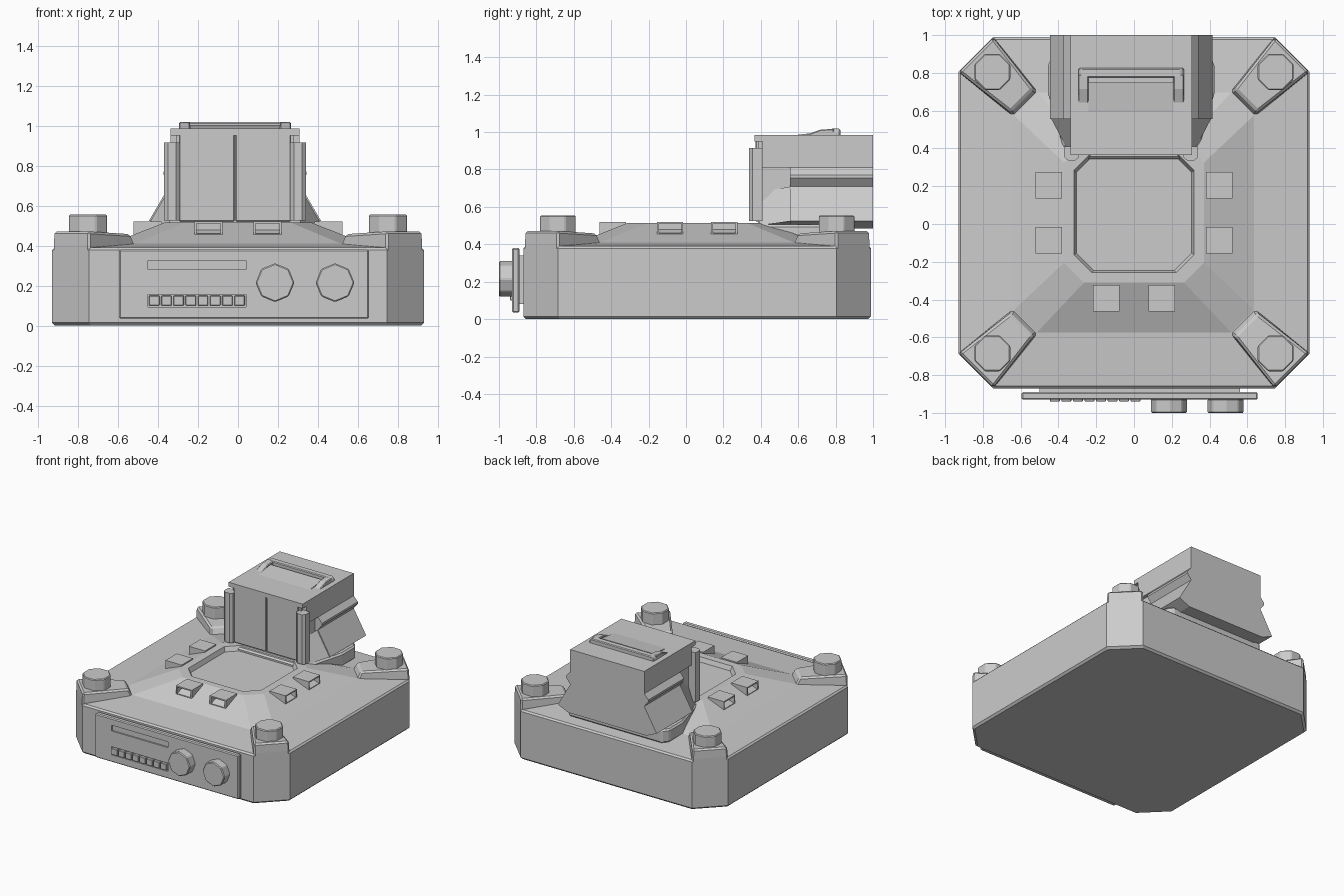
import bpy, bmesh
from math import pi, cos, sin
from mathutils import Vector

if "Cube" in bpy.data.objects:
    bpy.data.objects.remove(bpy.data.objects["Cube"])

CY = 0.06      # centre of the base along y
HX = -0.015    # centre of the head along x


def finish(name, bm, bevel=0):
    bmesh.ops.recalc_face_normals(bm, faces=bm.faces)
    me = bpy.data.meshes.new(name)
    bm.to_mesh(me)
    bm.free()
    ob = bpy.data.objects.new(name, me)
    bpy.context.collection.objects.link(ob)
    if bevel:
        m = ob.modifiers.new("bevel", 'BEVEL')
        m.width, m.segments, m.limit_method = bevel, 1, 'ANGLE'
    return ob


def loft(name, rings, bevel=0):
    """Skin a stack of equal-length point rings and cap both ends."""
    bm = bmesh.new()
    vs = [[bm.verts.new(p) for p in r] for r in rings]
    n = len(vs[0])
    for a, b in zip(vs, vs[1:]):
        for i in range(n):
            j = (i + 1) % n
            bm.faces.new((a[i], a[j], b[j], b[i]))
    bm.faces.new(vs[0][::-1])
    bm.faces.new(vs[-1])
    return finish(name, bm, bevel)


def prism(name, pts, lo, hi, axis='z', bevel=0):
    """Extrude a 2D outline between lo and hi along an axis."""
    put = {'z': lambda u, v, w: (u, v, w),
           'y': lambda u, v, w: (u, w, v),
           'x': lambda u, v, w: (w, u, v)}[axis]
    return loft(name, [[put(u, v, w) for u, v in pts] for w in (lo, hi)], bevel)


def box(name, x, y, z, bevel=0, recess=None, rim=0.014, depth=0.06):
    """Box from ranges; recess sinks the face that looks in that direction."""
    bm = bmesh.new()
    bmesh.ops.create_cube(bm, size=1)
    for v in bm.verts:
        v.co = Vector([(r[0] + r[1]) / 2 + c * (r[1] - r[0]) for c, r in zip(v.co, (x, y, z))])
    bm.normal_update()
    if recess:
        d = Vector(recess)
        f = max(bm.faces, key=lambda f: f.normal.dot(d))
        bmesh.ops.inset_region(bm, faces=[f], thickness=rim)
        g = bmesh.ops.extrude_discrete_faces(bm, faces=[f])['faces'][0]
        bmesh.ops.translate(bm, verts=g.verts, vec=-d * depth)
    return finish(name, bm, bevel)


def octagon(h, c, z):
    k = h - c
    pts = [(h, -k), (h, k), (k, h), (-k, h), (-h, k), (-h, -k), (-k, -h), (k, -h)]
    return [(x, y + CY, z) for x, y in pts]


def eight(cx, cy, r, turn=0.0):
    return [(cx + r * cos(turn + i * pi / 4), cy + r * sin(turn + i * pi / 4)) for i in range(8)]


# Base with raised centre and sunken octagonal well
loft("base", [octagon(*r) for r in (
    (0.915, 0.18, 0.0), (0.93, 0.185, 0.015), (0.93, 0.185, 0.378), (0.918, 0.18, 0.39),
    (0.635, 0.12, 0.41), (0.37, 0.105, 0.515), (0.318, 0.095, 0.515), (0.305, 0.092, 0.48))])

# Corner blocks and bolts
for sx in (-1, 1):
    for sy in (-1, 1):
        def corner(pts):
            return [(sx * x, CY + sy * y, z) for x, y, z in pts]
        loft("corner_block", [
            corner(((.93, .745, .3), (.745, .93, .3), (.51, .64, .3), (.64, .51, .3))),
            corner(((.93, .745, .40), (.745, .93, .40), (.51, .64, .40), (.64, .51, .40))),
            corner(((.925, .745, .472), (.745, .925, .472), (.535, .655, .458), (.655, .535, .458)))],
            bevel=0.012)
        prism("corner_bolt", eight(sx * .75, CY + sy * .745, .103, pi / 8), .455, .555, bevel=.006)

# Vents around the well
for c in (-0.085, 0.205):
    for s in (-1, 1):
        xs = sorted((s * 0.382, s * 0.522))
        box("side_vent", xs, (c - .07, c + .07), (.45, .52), recess=(s, 0, 0))
for c in (-0.148, 0.147):
    box("front_vent", (c - .07, c + .07), (-.462, -.322), (.45, .52), recess=(0, -1, 0))

# Control panel with slot, button tray, buttons and knobs
panel = box("control_panel", (-.595, .655), (-.93, -.89), (.035, .38), bevel=.007)
box("panel_mount", (-.5, .56), (-.9, -.86), (.08, .34))
for z0, z1 in ((.28, .325), (.093, .157)):
    cutter = box("slot_cutter", (-.45, .04), (-.96, -.918), (z0, z1))
    cutter.hide_render = True
    cutter.hide_viewport = True
    m = panel.modifiers.new("slot", 'BOOLEAN')
    m.operation, m.object, m.solver = 'DIFFERENCE', cutter, 'EXACT'
for i in range(8):
    x = -.419 + i * .061
    box("panel_button", (x - .026, x + .026), (-.94, -.915), (.1, .15), bevel=.003)
for x in (.185, .485):
    prism("knob", eight(x, .215, .097), -1.0, -.925, 'y', bevel=.006)

# Collar under the head
half = [(.30, .345), (.35, .37), (.44, .69), (.44, .85), (.40, .9)]
collar = half + [(-x, y) for x, y in half[::-1]]
prism("head_collar", [(HX + x, y) for x, y in collar], .40, .505, bevel=.012)

# Head: rear shell with side ridge and flared skirt
half = [(.322, .985), (.322, .81), (.357, .77), (.357, .755), (.322, .71), (.43, .525), (.34, .485)]
shell = half + [(-x, z) for x, z in half[::-1]]
prism("head_shell", [(HX + x, z) for x, z in shell], .555, 1.0, 'y')
box("head_front", (HX - .295, HX + .295), (.385, .6), (.505, .95))
box("head_roof", (HX - .322, HX + .322), (.365, .6), (.95, .985))
for s in (-1, 1):
    # Upper cheek, tapering foot, door post and door
    xs = sorted((HX + s * .28, HX + s * .322))
    box("head_cheek", xs, (.41, .6), (.81, .97))
    loft("skirt_foot", [[(HX + s * x, y, z) for x, y, z in r] for r in (
        ((.27, .39, .5), (.335, .39, .5), (.27, .39, .68)),
        ((.27, .57, .5), (.43, .57, .525), (.322, .57, .71)))])
    p = HX + s * .315
    prism("door_post", [(p - .04, .355), (p - .02, .337), (p + .02, .337), (p + .04, .355),
                        (p + .04, .41), (p - .04, .41)], .525, .915)
    xs = sorted((HX + s * .003, HX + s * .278))
    box("door", xs, (.372, .4), (.522, .965), bevel=.004)

# Roof handle: cross bar, two tapered arms and a low centre ramp
prism("handle_bar", [(HX + x, z) for x, z in ((-.28, .97), (.28, .97), (.28, 1.0), (.265, 1.018),
                                              (-.265, 1.018), (-.28, 1.0))], .775, .825, 'y', bevel=.006)
arm = [(.63, .98), (.715, 1.012), (.79, 1.018), (.79, .98)]
for s in (-1, 1):
    xs = sorted((HX + s * .225, HX + s * .28))
    prism("handle_arm", arm, xs[0], xs[1], 'x', bevel=.005)
prism("handle_ramp", [(.58, .98), (.6, .986), (.75, 1.003), (.75, .98)], HX - .225, HX + .225, 'x')
